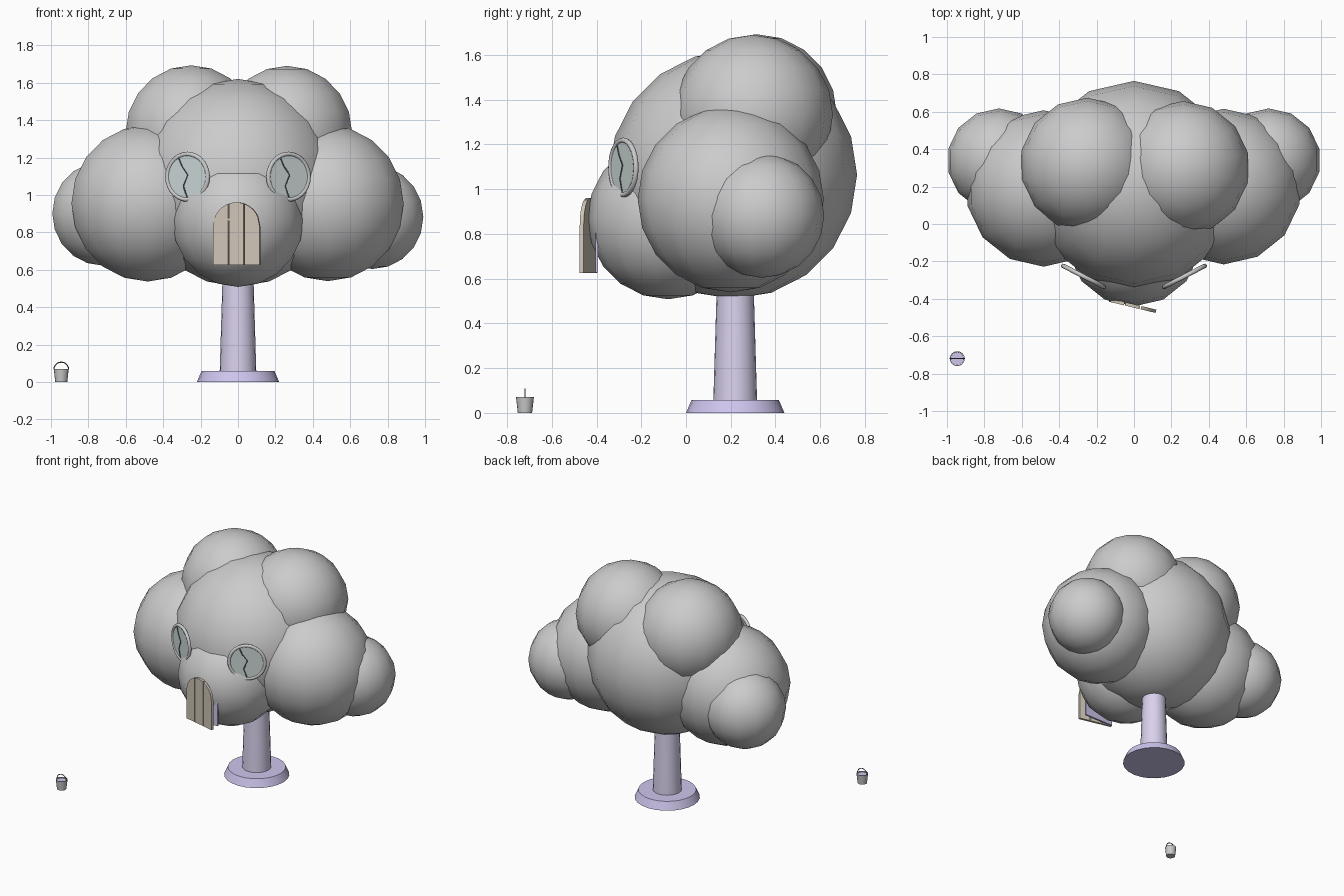
import bpy, bmesh
from math import radians, sin, cos, pi, sqrt
from mathutils import Matrix

if "Cube" in bpy.data.objects:
    bpy.data.objects.remove(bpy.data.objects["Cube"])


def mat(name, rgb):
    m = bpy.data.materials.new(name)
    m.diffuse_color = (*rgb, 1)
    m.use_nodes = True
    m.node_tree.nodes["Principled BSDF"].inputs["Base Color"].default_value = m.diffuse_color
    return m


LILAC = mat("lilac", (0.62, 0.56, 0.85))
PALE_LILAC = mat("pale_lilac", (0.70, 0.64, 0.85))
WOOD = mat("wood", (0.62, 0.56, 0.47))
GLASS = mat("glass", (0.60, 0.68, 0.68))
DARK = mat("dark", (0.12, 0.13, 0.13))


def finish(name, bm, material=None, loc=(0, 0, 0), rot=(0, 0, 0), angle=40):
    bmesh.ops.recalc_face_normals(bm, faces=bm.faces)
    me = bpy.data.meshes.new(name)
    bm.to_mesh(me)
    bm.free()
    ob = bpy.data.objects.new(name, me)
    bpy.context.collection.objects.link(ob)
    ob.location, ob.rotation_euler = loc, rot
    if material:
        me.materials.append(material)
    bpy.ops.object.select_all(action='DESELECT')
    ob.select_set(True)
    bpy.context.view_layer.objects.active = ob
    bpy.ops.object.shade_smooth_by_angle(angle=radians(angle))
    return ob


def sphere(name, loc, r):
    bm = bmesh.new()
    bmesh.ops.create_uvsphere(bm, u_segments=14, v_segments=10, radius=r)
    finish(name, bm, loc=loc, angle=60)


def cone(name, x, y, z0, z1, r0, r1, material=None, n=20):
    bm = bmesh.new()
    bmesh.ops.create_cone(bm, cap_ends=True, segments=n, radius1=r0, radius2=r1, depth=z1 - z0)
    finish(name, bm, material, loc=(x, y, (z0 + z1) / 2))


def slab(name, pts, depth, material, loc, rot):
    """Extrude a 2D outline along local z."""
    bm = bmesh.new()
    f = bm.faces.new([bm.verts.new((x, y, 0)) for x, y in pts])
    ext = bmesh.ops.extrude_face_region(bm, geom=[f])
    bmesh.ops.translate(bm, vec=(0, 0, depth),
                        verts=[v for v in ext["geom"] if isinstance(v, bmesh.types.BMVert)])
    finish(name, bm, material, loc, rot, 30)


def tube(name, pts, r, material, loc, rot, cyclic=False):
    cu = bpy.data.curves.new(name, 'CURVE')
    cu.dimensions = '3D'
    cu.bevel_depth, cu.bevel_resolution, cu.use_fill_caps = r, 2, True
    sp = cu.splines.new('POLY')
    sp.points.add(len(pts) - 1)
    for p, c in zip(sp.points, pts):
        p.co = (*c, 1)
    sp.use_cyclic_u = cyclic
    ob = bpy.data.objects.new(name, cu)
    bpy.context.collection.objects.link(ob)
    ob.location, ob.rotation_euler = loc, rot
    if material:
        cu.materials.append(material)


# foliage house body
sphere("foliage_core", (0, 0.21, 1.065), 0.555)
sphere("foliage_front", (0, -0.08, 0.868), 0.36)
sphere("foliage_left", (-0.483, 0.19, 0.955), 0.418)
sphere("foliage_right", (0.48, 0.2, 0.955), 0.416)
sphere("foliage_outer_left", (-0.722, 0.34, 0.9), 0.278)
sphere("foliage_outer_right", (0.72, 0.34, 0.882), 0.278)
sphere("foliage_top_left", (-0.25, 0.315, 1.333), 0.36)
sphere("foliage_top_right", (0.262, 0.3, 1.333), 0.357)

# trunk and foot
cone("foot", 0, 0.22, 0, 0.058, 0.22, 0.195, LILAC, 24)
cone("trunk", 0, 0.22, 0.05, 0.65, 0.098, 0.08, PALE_LILAC, 20)


# arched door of three planks, slightly ajar, with the doorway behind it
def arch_y(x, half, spring):
    return spring + sqrt(max(half * half - x * x, 0))


def arch_strip(x0, x1, half, spring, n=8):
    top = [x1 + (x0 - x1) * i / n for i in range(n + 1)]
    return [(x0, 0), (x1, 0)] + [(x, arch_y(x, half, spring)) for x in top]


HALF, SPRING, GAP = 0.128, 0.207, 0.003
cuts = [-HALF, -0.043, 0.043, HALF]
for i in range(3):
    a = cuts[i] + (GAP if i else 0)
    b = cuts[i + 1] - (GAP if i < 2 else 0)
    slab(f"door_plank_{i + 1}", arch_strip(a, b, HALF, SPRING), 0.018, WOOD,
         (-0.005, -0.428, 0.625), (pi / 2, 0, radians(-13.5)))
door_way = [(-0.12, 0), (0.12, 0)] + [(0.12 * cos(pi * i / 16), 0.207 + 0.12 * sin(pi * i / 16)) for i in range(17)]
slab("doorway", door_way, 0.012, LILAC, (-0.005, -0.393, 0.627), (pi / 2, 0, 0))

# round windows with ring frame, pane and crack
circle = [(0.122 * cos(2 * pi * i / 28), 0.122 * sin(2 * pi * i / 28), 0) for i in range(28)]
crack = [(-0.05, 0.1, 0.006), (-0.03, 0.055, 0.006), (0.004, 0.01, 0.006),
         (-0.022, -0.05, 0.006), (0.0, -0.11, 0.006)]
for side, s in (("left", -1), ("right", 1)):
    loc, rot = (s * 0.27, -0.28, 1.097), (pi / 2, 0, s * radians(27.5))
    tube(f"window_frame_{side}", circle, 0.012, None, loc, rot, True)
    slab(f"window_pane_{side}", [(x * 0.97, y * 0.97) for x, y, _ in circle], 0.005, GLASS, loc, rot)
    tube(f"window_crack_{side}", crack, 0.0035, DARK, loc, rot)

# bucket: hollow lathe wall, water and handle
BX, BY = -0.945, -0.72
bm = bmesh.new()
prof = [(0, 0), (0.032, 0), (0.04, 0.07), (0.036, 0.07), (0.034, 0.05)]
vs = [bm.verts.new((r, 0, z)) for r, z in prof]
es = [bm.edges.new(e) for e in zip(vs, vs[1:])]
bmesh.ops.spin(bm, geom=vs + es, axis=(0, 0, 1), cent=(0, 0, 0), angle=2 * pi, steps=16)
bmesh.ops.remove_doubles(bm, verts=bm.verts, dist=1e-4)
finish("bucket", bm, loc=(BX, BY, 0))
cone("bucket_water", BX, BY, 0.052, 0.062, 0.036, 0.036, LILAC, 16)
tube("bucket_handle", [(0.039 * cos(pi * i / 12), 0.039 * sin(pi * i / 12), 0) for i in range(13)],
     0.003, DARK, (BX, BY, 0.067), (pi / 2, 0, 0))
